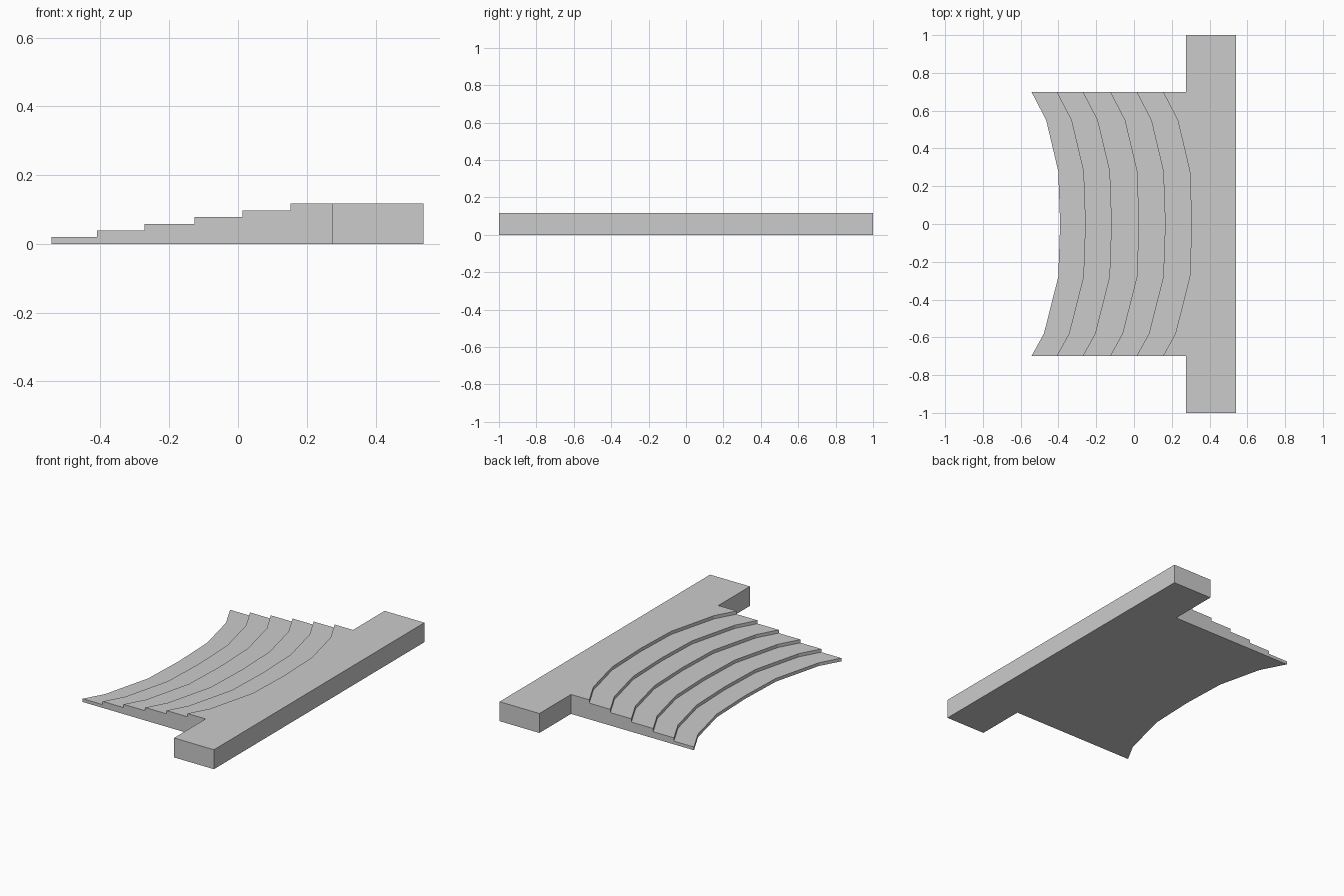
import bpy, bmesh

if "Cube" in bpy.data.objects:
    bpy.data.objects.remove(bpy.data.objects["Cube"])

STEPS = 6
RISE = 0.117 / STEPS
FRONT = [-0.543, -0.41, -0.272, -0.127, 0.013, 0.153]   # step edges at the sides
# (y, inward bow of the step edge)
BOW = [(-0.70, 0), (-0.58, 0.066), (-0.28, 0.142), (0, 0.152),
       (0.28, 0.142), (0.55, 0.078), (0.70, 0)]
WING_X, BACK_X, WING_Y = 0.275, 0.54, 1.0

bm = bmesh.new()


def section(y, bow):
    """Stair profile across x at one y, ending in the landing."""
    pts = []
    for i, x in enumerate(FRONT):
        pts += [(x + bow, i * RISE), (x + bow, (i + 1) * RISE)]
    split = WING_X if bow == 0 else 0.4
    top = STEPS * RISE
    pts += [(split, top), (BACK_X, top), (BACK_X, 0), (split, 0)]
    return [bm.verts.new((x, y, z)) for x, z in pts]


def bridge(a, b):
    for i in range(len(a)):
        j = (i + 1) % len(a)
        bm.faces.new((a[i], a[j], b[j], b[i]))


# Curved stair flight and landing
rings = [section(y, bow) for y, bow in BOW]
for a, b in zip(rings, rings[1:]):
    bridge(a, b)

# Side walls of the stairs, and landing wings growing from both ends
for ring, side in ((rings[0], -1), (rings[-1], 1)):
    bm.faces.new(ring[:-3] + ring[-1:])
    inner = ring[-4:]
    outer = [bm.verts.new((v.co.x, side * WING_Y, v.co.z)) for v in inner]
    bridge(inner, outer)
    bm.faces.new(outer)

# Merge coplanar faces and clean up
bmesh.ops.recalc_face_normals(bm, faces=bm.faces)
bmesh.ops.dissolve_limit(bm, angle_limit=0.005, verts=bm.verts, edges=bm.edges)
bmesh.ops.recalc_face_normals(bm, faces=bm.faces)

mesh = bpy.data.meshes.new("curved_steps")
bm.to_mesh(mesh)
bm.free()
bpy.context.collection.objects.link(bpy.data.objects.new("curved_steps", mesh))
